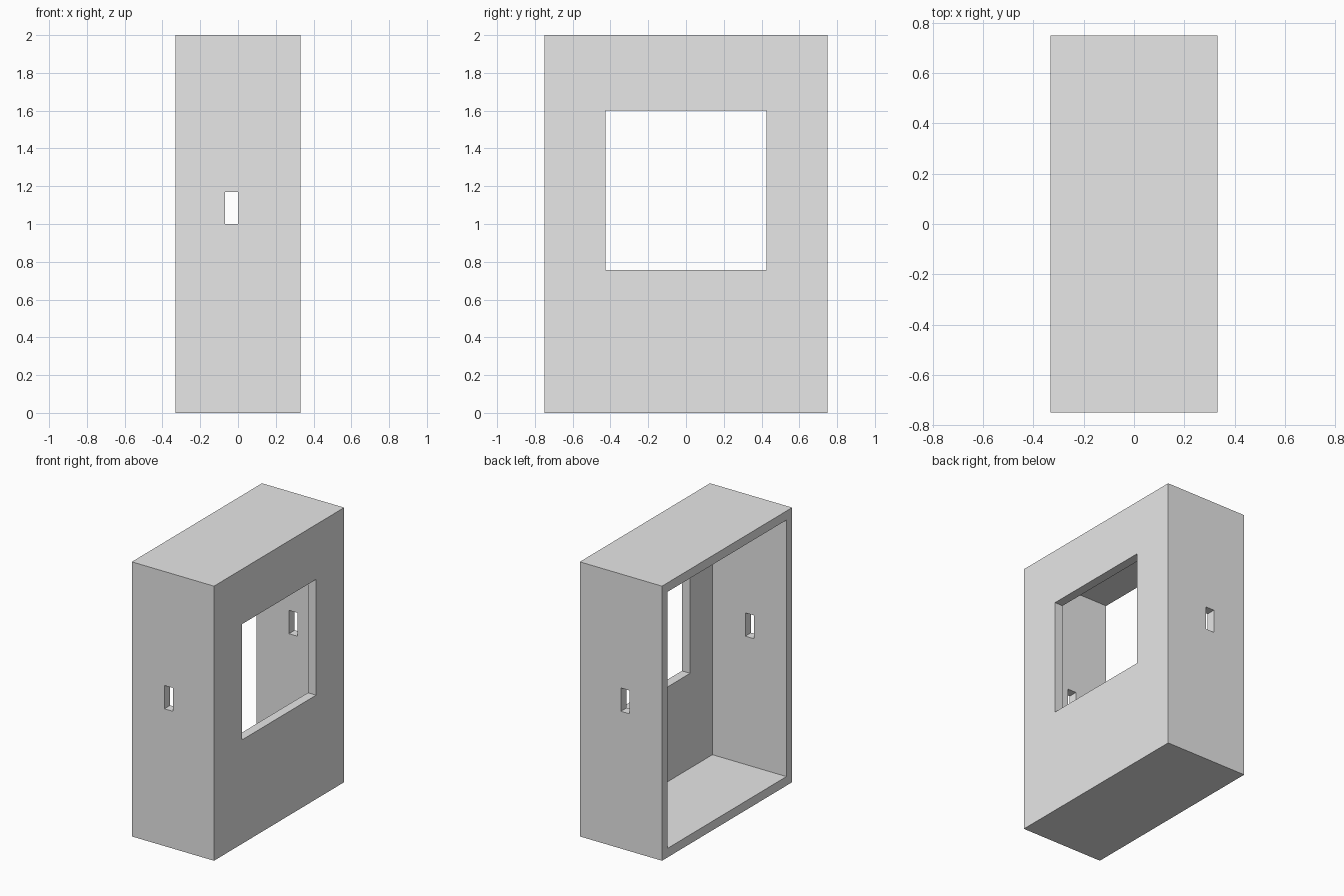
import bpy

cube = bpy.data.objects.get("Cube")
if cube:
    bpy.data.objects.remove(cube, do_unlink=True)

# Overall size and wall thickness
X, Y, H, T = 0.331, 0.749, 2.0, 0.066

grey = bpy.data.materials.new("light_grey")
grey.use_nodes = True
colour = (0.8, 0.8, 0.8, 1)
grey.diffuse_color = colour
grey.node_tree.nodes["Principled BSDF"].inputs["Base Color"].default_value = colour


def box(name, low, high):
    """Axis-aligned box between two corners."""
    bpy.ops.mesh.primitive_cube_add(size=1)
    obj = bpy.context.object
    obj.name = name
    for v in obj.data.vertices:
        v.co = [h if c > 0 else l for c, l, h in zip(v.co, low, high)]
    obj.data.materials.append(grey)
    return obj


def cut(target, name, low, high):
    """Subtract a box, then discard the cutter."""
    cutter = box(name, low, high)
    cutter.hide_render = True
    mod = target.modifiers.new(name, "BOOLEAN")
    mod.operation = "DIFFERENCE"
    mod.solver = "EXACT"
    mod.object = cutter
    bpy.context.view_layer.objects.active = target
    bpy.ops.object.modifier_apply(modifier=mod.name)
    bpy.data.objects.remove(cutter, do_unlink=True)


# Outer casing
casing = box("casing", (-X, -Y, 0), (X, Y, H))
# Hollow interior, open on the right side
cut(casing, "interior", (-1, -Y + T, T), (X - T, Y - T, H - T))
# Square window in the left panel
cut(casing, "window", (0, -0.426, 0.757), (1, 0.426, 1.6))
# Slots through the front and back walls
cut(casing, "slots", (-0.068, -1, 1.0), (0, 1, 1.17))
